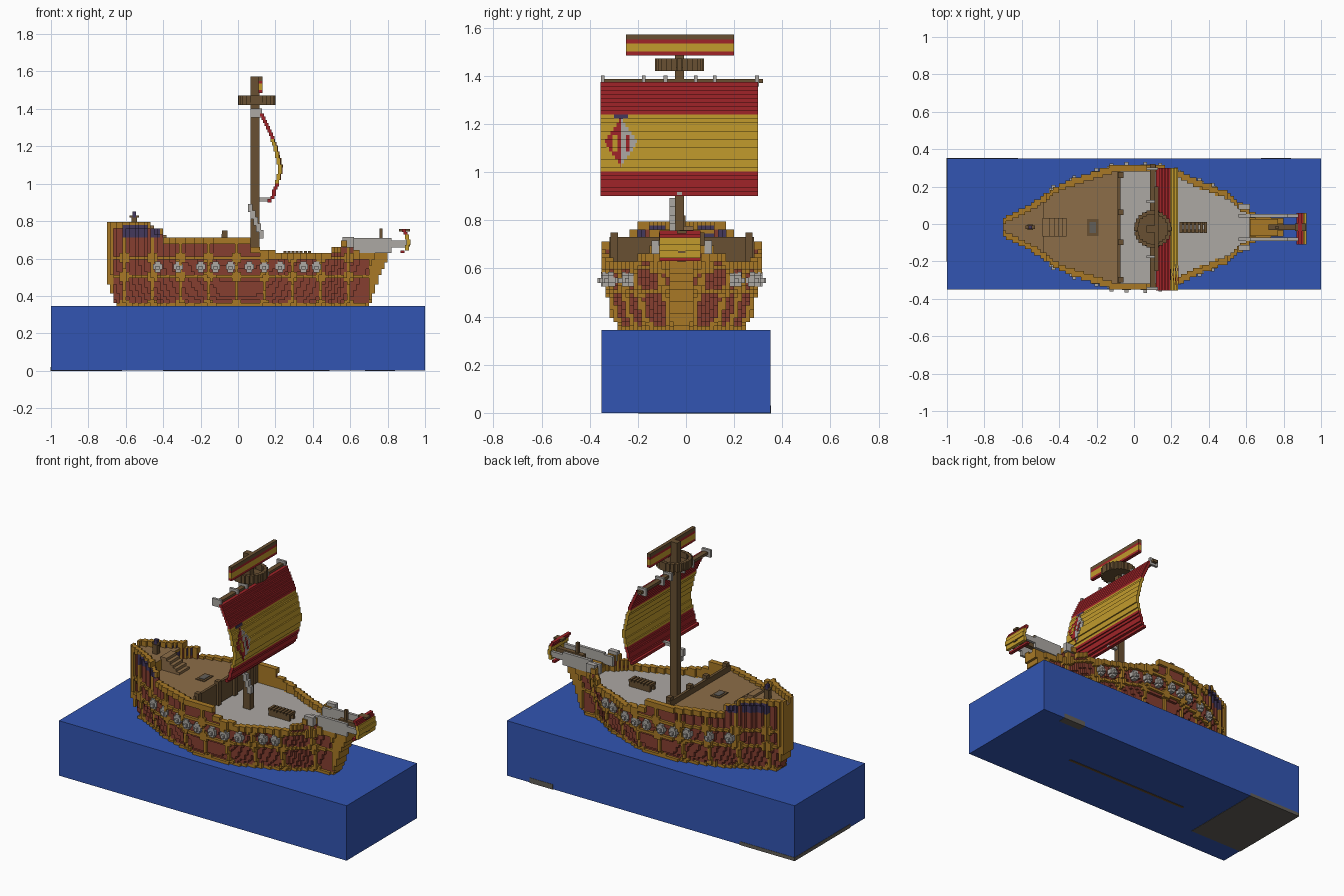
import bpy, bmesh, math

if "Cube" in bpy.data.objects:
    bpy.data.objects.remove(bpy.data.objects["Cube"])

U = 1 / 60          # block size
CY = -0.018         # ship centreline
WATER = 0.345       # water level

COLOURS = {
    "golden wood": (168, 121, 38), "hull red": (134, 62, 48),
    "sail red": (160, 36, 40), "sail yellow": (194, 155, 44),
    "deck brown": (140, 109, 72), "light grey": (172, 168, 163),
    "dark timber": (104, 80, 50), "window purple": (68, 56, 92),
    "water blue": (50, 85, 178), "seabed stone": (98, 94, 88),
}


def linear(v):
    v /= 255
    return v / 12.92 if v < 0.04 else ((v + 0.055) / 1.055) ** 2.4


MATS = {}
for label, rgb in COLOURS.items():
    mat = bpy.data.materials.new(label)
    mat.use_nodes = True
    colour = [linear(v) for v in rgb] + [1]
    mat.diffuse_color = colour
    mat.node_tree.nodes["Principled BSDF"].inputs["Base Color"].default_value = colour
    MATS[label] = mat
ORDER = list(COLOURS)


def finish(name, bm):
    mesh = bpy.data.meshes.new(name)
    bm.to_mesh(mesh)
    bm.free()
    for mat in MATS.values():
        mesh.materials.append(mat)
    bpy.context.collection.objects.link(bpy.data.objects.new(name, mesh))


def blocks(name, items):
    """Join boxes given as (colour, (x, x), (y, y), (z, z)) into one object."""
    bm = bmesh.new()
    for colour, *spans in items:
        made = bmesh.ops.create_cube(bm, size=1)["verts"]
        for v in made:
            v.co = [(a + b) / 2 + c * (b - a) for c, (a, b) in zip(v.co, spans)]
        for f in {f for v in made for f in v.link_faces}:
            f.material_index = ORDER.index(colour)
    finish(name, bm)


def around(centre, size):
    return (centre - size / 2, centre + size / 2)


def lerp(points, t):
    if t <= points[0][0]:
        return points[0][1]
    for (a, va), (b, vb) in zip(points, points[1:]):
        if t <= b:
            return va + (vb - va) * (t - a) / (b - a)
    return points[-1][1]


def step(points, t):
    return next(v for limit, v in points if t < limit)


# Hull shape: half width along the length, flare by height, rail and deck levels
PLAN = [(-.7, .05), (-.6, .1), (-.5, .16), (-.4, .23), (-.3, .27), (-.1, .335),
        (.1, .337), (.2, .32), (.35, .25), (.5, .19), (.62, .09), (.68, .065), (.79, .05)]
FLARE = [(.345, .77), (.4, .87), (.5, .93), (.6, 1)]
STERN = [(.345, .93), (.5, 1)]
BOW = [(.345, .88), (.5, .95), (.58, 1)]
RAIL = [(-.46, .795), (-.4, .76), (.07, .713), (.12, .665), (.2, .645),
        (.5, .625), (.55, .655), (.62, .69), (9, .645)]
DECK = [(-.48, .765), (-.08, .69), (.62, .595), (9, .63)]


def half_width(x, z):
    x /= lerp(STERN if x < 0 else BOW, z)
    return lerp(PLAN, x) * lerp(FLARE, z) if -.705 < x < .795 else 0


def is_frame(i, k, x, z):
    near_rib = min((i + 1) % 9, -(i + 1) % 9)
    near_band = min(abs(k - row) for row in (0, 9, 15))
    return (near_rib == 0 or near_band == 0 or (near_rib == 1 and near_band == 1)
            or z > step(RAIL, x) - 2 * U or x > .7 or x < -.66)


def is_window(x, z):
    return .715 < z < .775 and (-.61 < x < -.49 or -.47 < x < -.41)


def hull_cell(i, j, k):
    """Return None when empty, otherwise (inner, frame, x, z)."""
    x, y, z = (i + .5) * U, abs(j + .5) * U, WATER + (k + .5) * U
    width = half_width(x, z)
    frame = is_frame(i, k, x, z)
    inner = y < width - 2.2 * U
    if z > step(RAIL, x) or y > width - (0 if frame else U):
        return None
    if inner and z > step(DECK, x):
        return None
    return inner, frame, x, z


def face_colour(cell, j, normal):
    inner, frame, x, z = cell
    if normal[2] > 0:
        if not inner or x > .62:
            return "golden wood"
        return "deck brown" if x < -.08 else "light grey"
    if normal[0] > 0 and inner and -.52 < x < -.44 and z > .69:
        return "window purple" if 4 < j < 10 and z < .75 else "golden wood"
    if inner and normal[0] > 0 and -.12 < x < -.05:
        return "deck brown"
    if normal[1] * (j + .5) < 0:
        return "golden wood"
    if is_window(x, z):
        return "window purple"
    return "golden wood" if frame else "hull red"


def build_hull():
    cells = {}
    for i in range(-43, 49):
        for j in range(-22, 22):
            for k in range(28):
                cell = hull_cell(i, j, k)
                if cell:
                    cells[i, j, k] = cell
    bm, verts = bmesh.new(), {}

    def vert(p):
        if p not in verts:
            verts[p] = bm.verts.new((p[0] * U, p[1] * U + CY, p[2] * U + WATER))
        return verts[p]

    for pos, cell in cells.items():
        for axis in range(3):
            for sign in (-1, 1):
                normal = [0, 0, 0]
                normal[axis] = sign
                if tuple(p + n for p, n in zip(pos, normal)) in cells:
                    continue
                ring = []
                for a, b in ((0, 0), (1, 0), (1, 1), (0, 1))[::sign]:
                    p = list(pos)
                    p[axis] += sign > 0
                    p[(axis + 1) % 3] += a
                    p[(axis + 2) % 3] += b
                    ring.append(vert(tuple(p)))
                face = bm.faces.new(ring)
                face.material_index = ORDER.index(face_colour(cell, pos[1], normal))
    finish("hull", bm)


build_hull()

# Water block with seabed showing underneath, and the keel line
blocks("water", [("water blue", (-1, 1), (-.35, .35), (0, WATER))])
blocks("seabed", [("seabed stone", (-1.002, -.62), (-.2, .352), (-.002, .02)),
                  ("seabed stone", (.68, .84), (.3, .352), (-.002, .03))])
blocks("keel", [("dark timber", (-.4, .49), around(CY, U), (-.002, .01))])

# Gun ports on both sides
ports = []
for x in (-.43, -.32, -.2, -.12, -.04, .06, .14, .225, .35, .42):
    for side in (-1, 1):
        y = CY + side * (half_width(x, .55) - .005)
        ports += [("light grey", around(x, .05), around(y, .03), around(.555, .03)),
                  ("light grey", around(x, .03), around(y, .03), around(.555, .06)),
                  ("light grey", around(x, .02), around(y, .06), around(.55, .02))]
blocks("cannons", ports)

# Deck fittings
blocks("deck_barrier", [("dark timber", around(-.08, U), around(CY, .6), (.6, .73))]
       + [("dark timber", around(-.07, .03), around(CY + y, .03), (.6, .75))
          for y in (-.28, -.08, .08, .28)])
blocks("stairs", [("deck brown", (-.49, -.36 - n * .022), around(CY, .1),
                   (.68, .71 + n * .0167)) for n in range(5)])
blocks("hatch", [("dark timber", around(-.22, .06), around(CY, .09), (.69, .7)),
                 ("seabed stone", around(-.22, .035), around(CY, .06), (.69, .703))])
blocks("grating", [("dark timber", around(.25 + n * .022, .016), around(CY, .06),
                    (.625, .64)) for n in range(7)]
       + [("dark timber", (.245, .39), around(CY + y, .015), (.595, .63))
          for y in (-.02, .02)])
blocks("stern_lantern", [("dark timber", around(-.555, .03), around(CY, .03), (.76, .82)),
                         ("window purple", around(-.555, .02), around(CY, .02), (.82, .85)),
                         ("dark timber", around(-.555, .05), around(CY, .02), (.82, .83))])

# Mast, crow's nest and yards
MX, MY = .092, -.027
blocks("mast", [("dark timber", around(MX, .048), around(MY, .038), (.59, 1.572))])
nest = [("dark timber", around(MX + .008, a), around(MY, b), (1.42, 1.435))
        for a, b in ((.18, .08), (.08, .18), (.14, .14))]
for n in range(24):
    a = math.tau * n / 24
    nest.append(("dark timber", around(MX + .008 + .09 * math.cos(a), .022),
                 around(MY + .09 * math.sin(a), .022), (1.42, 1.472)))
blocks("crows_nest", nest)
blocks("main_yard", [("dark timber", around(.1, .03), (-.35, .32), (1.37, 1.387))]
       + [("light grey", around(.097, .06), around(y, .015), (1.355, 1.402))
          for y in (-.345, -.175, -.085, .04, .12, .295)])
blocks("rigging", [("light grey", around(.065 + n * .015, .025), around(MY - .03, .025),
                    around(.87 - n * .035, .045)) for n in range(5)]
       + [("light grey", (.09, .18), around(MY, .02), (.905, .925))])


def sail(name, profile, spans, bands, height):
    """Stack thin strips that follow a bulging side profile."""
    low, high = profile[0][0], profile[-1][0]
    count = round((high - low) / height)
    strips = []
    for n in range(count):
        z = low + (n + .5) * (high - low) / count
        x = round(lerp(profile, z) / .008) * .008
        strips.append((step(bands, z), around(x, .02), spans, around(z, (high - low) / count)))
    blocks(name, strips)
    return strips


main = sail("main_sail",
            [(.9, .165), (.93, .185), (1, .21), (1.08, .224), (1.15, .21), (1.2, .197),
             (1.27, .175), (1.33, .148), (1.375, .12)], (-.355, .3),
            [(1, "sail red"), (1.245, "sail yellow"), (9, "sail red")], U)

# Shield and crown plates on the front of the main sail
plates = []
for _, xs, _, zs in main:
    z = sum(zs) / 2
    face = (xs[1], xs[1] + .004)
    h = .07 * (1 - abs(z - 1.125) / .1)
    if h > 0:
        plates += [("sail red", face, (-.27 - h, -.27), zs), ("light grey", face, (-.27, -.27 + h), zs)]
    if abs(z - 1.125) < .03:
        proud = (xs[1], xs[1] + .007)
        plates += [("sail yellow", proud, (-.305, -.285), zs), ("sail red", proud, (-.25, -.235), zs)]
    if 1.215 < z < 1.245:
        plates.append(("window purple", face, around(-.27, .06), zs))
blocks("sail_shield", plates)

# Top banner
blocks("top_banner", [(c, around(.12, .022), (-.25, .2), zs) for c, zs in (
    ("dark timber", (1.55, 1.572)), ("sail red", (1.535, 1.55)),
    ("sail yellow", (1.5, 1.535)), ("sail red", (1.485, 1.5)))])

# Bowsprit, its rails and the small bow sail
bow = [("dark timber", (.72, .92), around(CY, .03), (.665, .695)),
       ("dark timber", around(.765, U), around(CY, U), (.69, .76)),
       ("golden wood", (.62, .77), around(CY, .09), (.63, .655))]
for side in (-1, 1):
    y = around(CY + side * .063, .018)
    bow += [("light grey", (.56, .64), y, (.64, .7)), ("light grey", (.62, .82), y, (.63, .71)),
            ("light grey", (.8, .9), y, (.66, .695)),
            ("light grey", (.56, .62), around(CY + side * .11, .03), (.66, .715))]
blocks("bowsprit", bow)
sail("bow_sail", [(.63, .875), (.65, .9), (.69, .912), (.72, .905), (.757, .88)],
     (-.11, .06), [(.65, "sail red"), (.735, "sail yellow"), (9, "sail red")], .014)
blocks("bow_yard", [("dark timber", (.86, .92), around(CY, .04), (.745, .757))])
